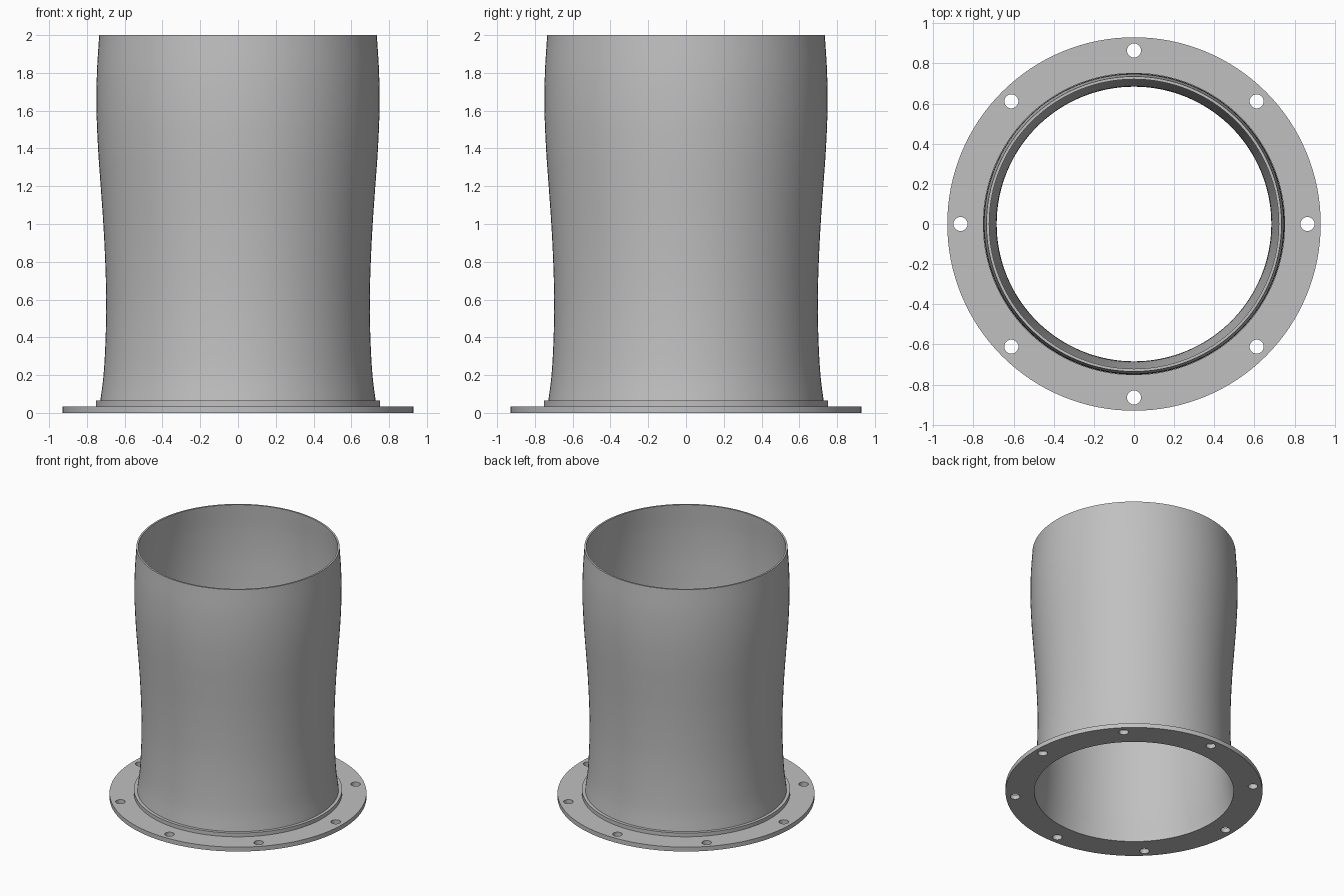
import bpy, bmesh
from math import sin, cos, pi, radians
from mathutils import Vector

cube = bpy.data.objects.get("Cube")
if cube:
    bpy.data.objects.remove(cube, do_unlink=True)

SIDES = 128
FLANGE_TOP = 0.035
COLLAR_TOP = 0.065
WALL = 0.014

grey = bpy.data.materials.new("plain grey")
grey.use_nodes = True
colour = (0.53, 0.53, 0.53, 1)
grey.diffuse_color = colour
grey.node_tree.nodes["Principled BSDF"].inputs["Base Color"].default_value = colour


def add_object(name, bm):
    """Turn a bmesh into a smooth-shaded object with sharp edges kept."""
    bmesh.ops.remove_doubles(bm, verts=bm.verts, dist=1e-5)
    bmesh.ops.recalc_face_normals(bm, faces=bm.faces)
    mesh = bpy.data.meshes.new(name)
    bm.to_mesh(mesh)
    bm.free()
    mesh.materials.clear()
    mesh.materials.append(grey)
    obj = bpy.data.objects.new(name, mesh)
    bpy.context.collection.objects.link(obj)
    bpy.ops.object.select_all(action='DESELECT')
    obj.select_set(True)
    bpy.context.view_layer.objects.active = obj
    bpy.ops.object.shade_smooth_by_angle(angle=radians(30))
    return obj


def lathe(name, profile):
    """Revolve a closed (radius, height) profile around z."""
    bm = bmesh.new()
    verts = [bm.verts.new((r, 0, z)) for r, z in profile]
    edges = [bm.edges.new((a, b)) for a, b in zip(verts, verts[1:] + verts[:1])]
    bmesh.ops.spin(bm, geom=verts + edges, cent=(0, 0, 0), axis=(0, 0, 1),
                   angle=2 * pi, steps=SIDES)
    return add_object(name, bm)


def smooth_path(points, steps=8):
    """Catmull-Rom curve through the points."""
    p = [Vector(q) for q in points]
    p = [2 * p[0] - p[1]] + p + [2 * p[-1] - p[-2]]
    path = []
    for a, b, c, d in zip(p, p[1:], p[2:], p[3:]):
        for i in range(steps):
            t = i / steps
            path.append(b + (c - a) * t / 2 + (2 * a - 5 * b + 4 * c - d) * t**2 / 2
                        + (3 * b - a - 3 * c + d) * t**3 / 2)
    return path + [p[-2]]


# Tube: thin wall, waisted low down and swelling near the top
outer = smooth_path([(0.735, 0.02), (0.712, 0.2), (0.701, 0.4), (0.698, 0.6),
                     (0.703, 0.8), (0.713, 1.0), (0.727, 1.2), (0.741, 1.4),
                     (0.749, 1.6), (0.747, 1.8), (0.735, 2.0)])
inner = [(r - WALL, z) for r, z in reversed(outer)]
lathe("tube_wall", [tuple(q) for q in outer] + inner)

# Collar: low step around the foot of the tube
lathe("foot_collar", [(0.726, FLANGE_TOP - 0.005), (0.753, FLANGE_TOP - 0.005),
                      (0.753, COLLAR_TOP), (0.726, COLLAR_TOP)])

# Flange: flat ring with eight bolt holes, filled from 2D outlines
outline = bpy.data.curves.new("flange_outline", 'CURVE')
outline.dimensions = '2D'
outline.fill_mode = 'BOTH'
outline.extrude = FLANGE_TOP / 2


def add_circle(x, y, radius, count):
    spline = outline.splines.new('POLY')
    spline.points.add(count - 1)
    spline.use_cyclic_u = True
    for i, point in enumerate(spline.points):
        a = 2 * pi * i / count
        point.co = (x + radius * cos(a), y + radius * sin(a), 0, 1)


add_circle(0, 0, 0.93, SIDES)
add_circle(0, 0, 0.721, SIDES)
for k in range(8):
    add_circle(0.864 * cos(k * pi / 4), 0.864 * sin(k * pi / 4), 0.035, 32)

helper = bpy.data.objects.new("flange_helper", outline)
bpy.context.collection.objects.link(helper)
filled = bpy.data.meshes.new_from_object(
    helper.evaluated_get(bpy.context.evaluated_depsgraph_get()))
bm = bmesh.new()
bm.from_mesh(filled)
bmesh.ops.translate(bm, verts=bm.verts, vec=(0, 0, FLANGE_TOP / 2))
for face in bm.faces:
    face.material_index = 0
bpy.data.objects.remove(helper, do_unlink=True)
bpy.data.meshes.remove(filled)
add_object("bolt_flange", bm)
